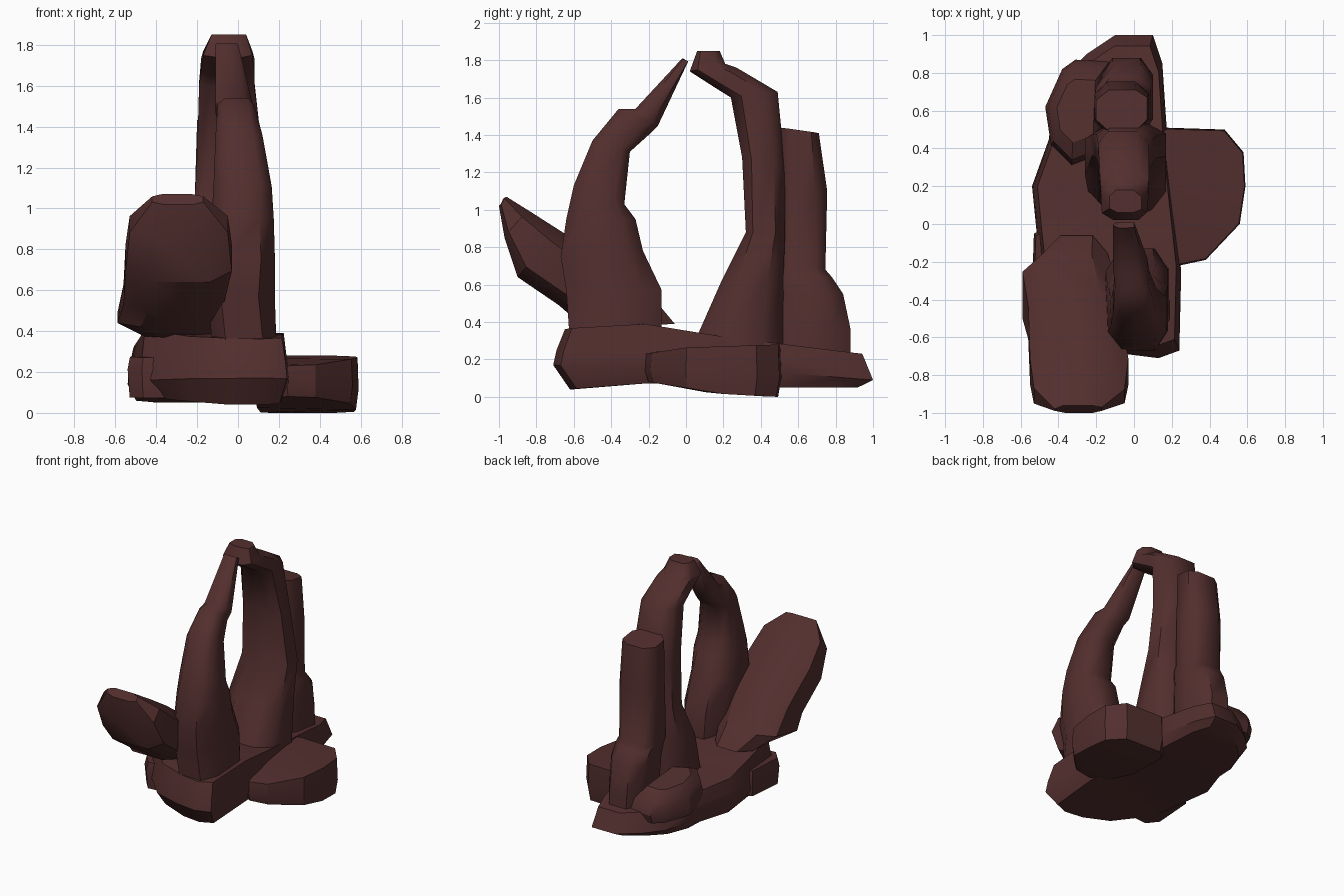
import bpy, bmesh, math, random
from mathutils import Vector

random.seed(4)
rock = bpy.data.materials.new("red_brown_rock")
rock.diffuse_color = (0.085, 0.028, 0.027, 1)


def interp(table, y):
    """Piecewise linear height along y."""
    if y <= table[0][0]:
        return table[0][1]
    for (a, za), (b, zb) in zip(table, table[1:]):
        if y <= b:
            return za + (zb - za) * (y - a) / (b - a)
    return table[-1][1]


def loft(name, rings, angle):
    """Skin a stack of equal-length rings and close both ends."""
    bm = bmesh.new()
    vr = [[bm.verts.new(p) for p in r] for r in rings]
    n = len(vr[0])
    for a, b in zip(vr, vr[1:]):
        for i in range(n):
            j = (i + 1) % n
            bm.faces.new((a[i], a[j], b[j], b[i]))
    bm.faces.new(vr[0][::-1])
    bm.faces.new(vr[-1])
    bmesh.ops.triangulate(bm, faces=[f for f in bm.faces if len(f.verts) > 4])
    bmesh.ops.recalc_face_normals(bm, faces=bm.faces)
    me = bpy.data.meshes.new(name)
    bm.to_mesh(me)
    bm.free()
    me.materials.append(rock)
    ob = bpy.data.objects.new(name, me)
    bpy.context.collection.objects.link(ob)
    bpy.ops.object.select_all(action='DESELECT')
    ob.select_set(True)
    bpy.context.view_layer.objects.active = ob
    bpy.ops.object.shade_smooth_by_angle(angle=math.radians(angle))
    return ob


def spire(name, rows, k=0.55, jitter=0.01, angle=52):
    """Rows: front edge (y, z), back edge (y, z), left x, right x."""
    octagon = [(1, k), (k, 1), (-k, 1), (-1, k), (-1, -k), (-k, -1), (k, -1), (1, -k)]
    rings = []
    for y0, z0, y1, z1, x0, x1 in rows:
        ring = []
        for u, v in octagon:
            t = (v + 1) / 2
            s = random.uniform(-jitter, jitter)
            ring.append(Vector(((x0 + x1) / 2 + u * (x1 - x0) / 2 + s * (abs(u) < 1),
                                y0 + (y1 - y0) * t + s * (abs(v) < 1),
                                z0 + (z1 - z0) * t)))
        rings.append(ring)
    return loft(name, rings, angle)


def slab(name, outline, levels):
    """Plan outline repeated at several levels: (scale, height table along y)."""
    cx = sum(p[0] for p in outline) / len(outline)
    cy = sum(p[1] for p in outline) / len(outline)
    rings = []
    for s, table in levels:
        pts = [(cx + (x - cx) * s, cy + (y - cy) * s) for x, y in outline]
        rings.append([Vector((x, y, interp(table, y))) for x, y in pts])
    return loft(name, rings, 32)


# main base slab
slab("base_slab",
     [(-0.03, -0.69), (0.13, -0.71), (0.24, -0.67), (0.25, -0.25), (0.2, 0.2), (0.17, 0.55),
      (0.15, 0.85), (0.1, 1.0), (-0.1, 1.0), (-0.25, 0.9), (-0.37, 0.78), (-0.44, 0.6),
      (-0.45, 0.45), (-0.54, 0.2), (-0.51, -0.1), (-0.48, -0.38), (-0.25, -0.62)],
     [(0.90, [(-0.6, 0.04), (-0.45, 0.08), (0.5, 0.05)]),
      (1.0, [(-0.71, 0.17), (0.5, 0.13), (1.0, 0.09)]),
      (0.98, [(-0.7, 0.25), (0.4, 0.22), (0.98, 0.13)]),
      (0.93, [(-0.66, 0.36), (-0.33, 0.41), (0.05, 0.34), (0.94, 0.23)])])

# low slab on the right
slab("right_slab",
     [(0.12, -0.16), (0.24, -0.22), (0.38, -0.19), (0.56, 0.0), (0.59, 0.2), (0.58, 0.38),
      (0.48, 0.5), (0.17, 0.51), (0.1, 0.45), (0.08, 0.1)],
     [(0.95, [(-0.2, 0.08), (0.05, 0.04), (0.12, 0.02), (0.46, 0.0)]),
      (1.0, [(-0.2, 0.14), (0.5, 0.1)]),
      (0.98, [(-0.2, 0.23), (-0.1, 0.26), (0.5, 0.28)])])

# ledge on the left of the base
slab("left_ledge",
     [(-0.22, -0.42), (-0.47, -0.44), (-0.54, -0.36), (-0.53, -0.05), (-0.3, 0.05), (-0.2, -0.2)],
     [(0.94, [(-0.5, 0.07), (0, 0.09)]),
      (1.0, [(-0.5, 0.22), (0, 0.2)]),
      (0.93, [(-0.5, 0.27), (0, 0.28)])])

# boulder at the back left
slab("back_boulder",
     [(-0.13, 0.86), (-0.31, 0.87), (-0.38, 0.82), (-0.47, 0.62), (-0.44, 0.42),
      (-0.33, 0.31), (-0.15, 0.38)],
     [(0.93, [(0.3, 0.2), (0.9, 0.17)]),
      (1.0, [(0.3, 0.3), (0.9, 0.23)]),
      (0.9, [(0.3, 0.41), (0.9, 0.31)]),
      (0.6, [(0.3, 0.46), (0.9, 0.38)])])

# front half of the arch
spire("front_spire", [
    (-0.62, 0.28, -0.13, 0.28, -0.12, 0.19),
    (-0.64, 0.57, -0.13, 0.57, -0.15, 0.18),
    (-0.67, 0.75, -0.23, 0.78, -0.14, 0.18),
    (-0.64, 0.95, -0.27, 0.95, -0.13, 0.175),
    (-0.60, 1.13, -0.33, 1.03, -0.12, 0.165),
    (-0.50, 1.37, -0.30, 1.31, -0.11, 0.12),
    (-0.36, 1.54, -0.20, 1.40, -0.10, 0.08),
    (-0.27, 1.54, -0.15, 1.45, -0.11, 0.07),
    (-0.02, 1.81, 0.01, 1.79, -0.11, 0.00)])

# back half of the arch
spire("back_spire", [
    (0.04, 0.28, 0.52, 0.25, -0.24, 0.17),
    (0.19, 0.62, 0.52, 0.62, -0.26, 0.17),
    (0.32, 0.88, 0.53, 0.88, -0.22, 0.17),
    (0.30, 1.28, 0.53, 1.22, -0.20, 0.12),
    (0.24, 1.60, 0.49, 1.63, -0.19, 0.08),
    (0.16, 1.65, 0.27, 1.76, -0.18, 0.08),
    (0.02, 1.74, 0.21, 1.78, -0.17, 0.07),
    (0.06, 1.85, 0.18, 1.85, -0.13, 0.04)])

# column behind the arch
spire("back_column", [
    (0.46, 0.15, 0.88, 0.12, -0.17, 0.10),
    (0.46, 0.36, 0.88, 0.36, -0.17, 0.10),
    (0.47, 0.55, 0.84, 0.55, -0.18, 0.10),
    (0.48, 0.66, 0.78, 0.64, -0.20, 0.09),
    (0.48, 0.70, 0.745, 0.68, -0.21, 0.08),
    (0.49, 1.10, 0.755, 1.10, -0.21, 0.08),
    (0.50, 1.44, 0.71, 1.41, -0.20, 0.07)])

# broad slab leaning out at the front left
spire("leaning_slab", [
    (-1.00, 1.02, -0.96, 1.07, -0.42, -0.17),
    (-0.97, 0.85, -0.84, 0.995, -0.53, -0.05),
    (-0.90, 0.64, -0.66, 0.88, -0.55, -0.03),
    (-0.68, 0.49, -0.36, 0.67, -0.56, -0.07),
    (-0.60, 0.42, -0.16, 0.51, -0.59, -0.11),
    (-0.45, 0.37, -0.06, 0.39, -0.46, -0.14)], 0.55, angle=35)
